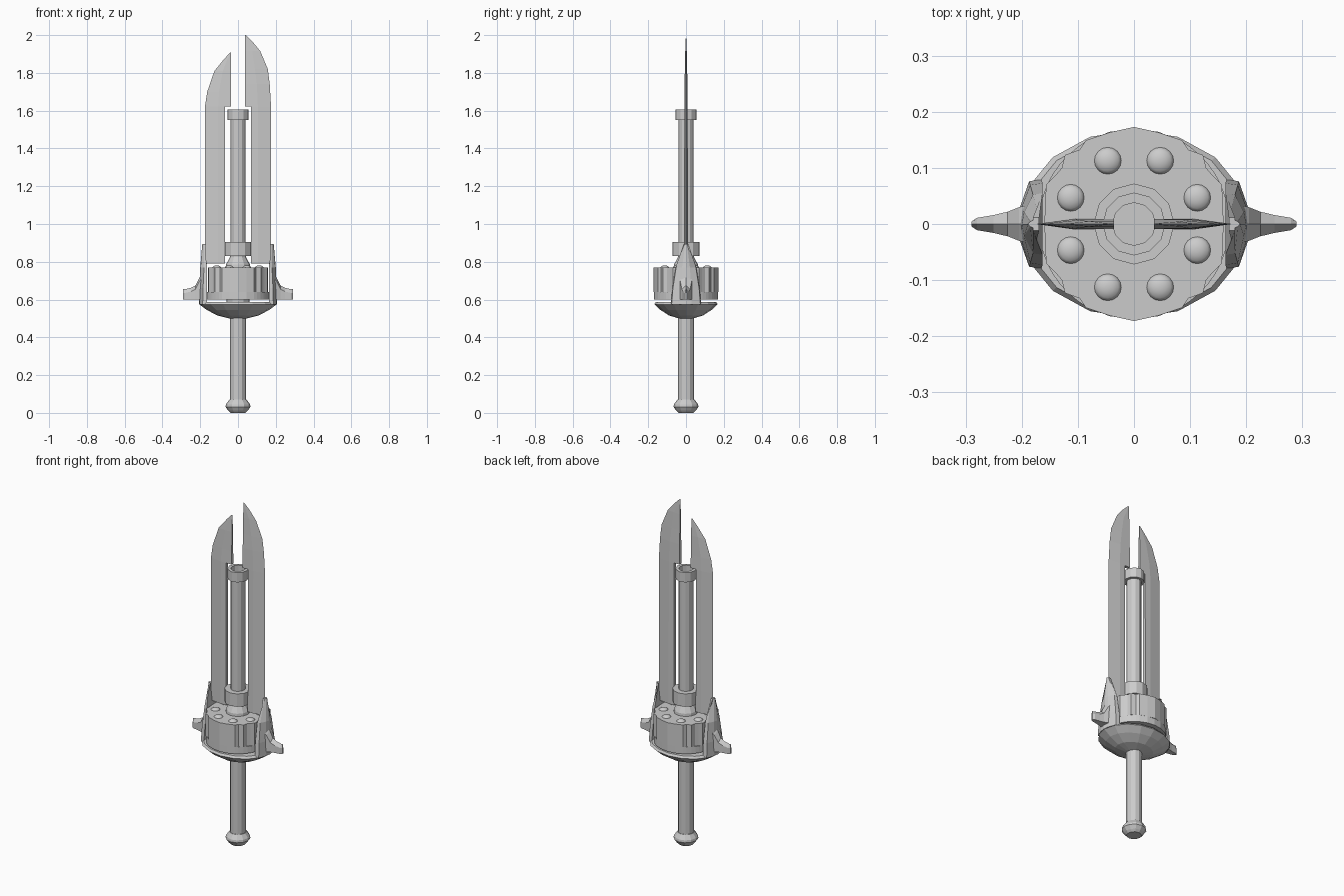
import bpy, bmesh, math

steel = bpy.data.materials.new("grey steel")
steel.diffuse_color = (0.6, 0.6, 0.6, 1)


def loft(name, sections, smooth=False):
    """Skin a list of closed, equally sized point rings and cap both ends."""
    bm = bmesh.new()
    rings = [[bm.verts.new(p) for p in s] for s in sections]
    n = len(rings[0])
    for a, b in zip(rings, rings[1:]):
        for i in range(n):
            j = (i + 1) % n
            bm.faces.new((a[i], a[j], b[j], b[i]))
    bm.faces.new(rings[0][::-1])
    bm.faces.new(rings[-1])
    bmesh.ops.remove_doubles(bm, verts=bm.verts, dist=1e-5)
    bmesh.ops.recalc_face_normals(bm, faces=bm.faces)
    for f in bm.faces:
        f.smooth = smooth
    me = bpy.data.meshes.new(name)
    bm.to_mesh(me)
    bm.free()
    me.materials.append(steel)
    ob = bpy.data.objects.new(name, me)
    bpy.context.collection.objects.link(ob)
    return ob


def lathe(name, profile, sides, sy=1.0, at=(0, 0), smooth=False):
    """Faceted turned part from (radius, z) pairs."""
    ang = [2 * math.pi * i / sides for i in range(sides)]
    return loft(name, [[(at[0] + r * math.cos(a), at[1] + r * sy * math.sin(a), z)
                        for a in ang] for r, z in profile], smooth)


# Handle
lathe("pommel", [(0.04, 0), (0.052, 0.012), (0.066, 0.032), (0.064, 0.045), (0.046, 0.07)], 12)
lathe("grip", [(0.043, 0.06), (0.043, 0.52)], 12)

# Oval bowl guard
lathe("guard_bowl", [(0.045, 0.50), (0.11, 0.516), (0.165, 0.545), (0.205, 0.575),
                     (0.195, 0.587), (0.06, 0.587)], 16, 0.82)
lathe("cylinder_axle", [(0.06, 0.58), (0.06, 0.61)], 12)

# Revolving cylinder: plain base, fluted upper part
quarter = [(0, 0.16), (15, 0.163), (24, 0.172), (31, 0.165), (38, 0.163), (45, 0.174),
           (54, 0.164), (60, 0.172), (75, 0.169)]
half = quarter + [(90, 0.173)] + [(180 - a, r) for a, r in quarter[::-1]]
outline = half + [(a + 180, r) for a, r in half[1:-1]]


def ring(z, flute=True):
    return [((r if flute else 0.17) * math.cos(math.radians(a)),
             (r if flute else 0.17) * math.sin(math.radians(a)), z) for a, r in outline]


loft("cylinder_base", [ring(0.60, False), ring(0.64, False)])
loft("cylinder_fluted", [ring(0.64), ring(0.77)])

# Eight rounded cartridge ends
for k in range(8):
    a = math.radians(22.5 + 45 * k)
    lathe("cartridge_%d" % (k + 1),
          [(0.024, 0.765), (0.024, 0.77), (0.019, 0.775), (0.011, 0.779), (0.003, 0.78)],
          16, at=(0.122 * math.cos(a), 0.122 * math.sin(a)), smooth=True)

# Barrel with cone, collar and hollow muzzle
lathe("barrel_cone", [(0.066, 0.765), (0.064, 0.785), (0.042, 0.825), (0.042, 0.84)], 12)
lathe("barrel_collar", [(0.072, 0.83), (0.072, 0.905)], 12)
lathe("barrel", [(0.04, 0.90), (0.04, 1.56)], 12)
lathe("muzzle", [(0.04, 1.55), (0.056, 1.55), (0.056, 1.607), (0.038, 1.607), (0.038, 1.562)], 12)

# Split blade halves: rows of (z, inner x, ridge x, outer x, half thickness)
lower = [(0.79, 0.07, 0.105, 0.175, 0.01), (1.622, 0.07, 0.105, 0.175, 0.009),
         (1.6221, 0.036, 0.105, 0.175, 0.009)]
long_tip = [(1.74, 0.036, 0.10, 0.168, 0.008), (1.82, 0.036, 0.09, 0.158, 0.006),
            (1.915, 0.036, 0.075, 0.118, 0.004), (1.965, 0.036, 0.05, 0.077, 0.002),
            (2.0, 0.036, 0.038, 0.041, 0.0005)]
short_tip = [(1.70, 0.036, 0.10, 0.163, 0.007), (1.81, 0.036, 0.08, 0.125, 0.005),
             (1.875, 0.036, 0.055, 0.072, 0.002), (1.908, 0.036, 0.038, 0.041, 0.0005)]
for name, s, tip in (("blade_long", 1, long_tip), ("blade_short", -1, short_tip)):
    loft(name, [[(s * i, -t, z), (s * m, -t, z), (s * o, 0, z), (s * m, t, z), (s * i, t, z)]
                for z, i, m, o, t in lower + tip])

# Side brackets and cross-guard wings, mirrored left and right
bracket = [(0.575, 0.165, 0.207, 0.08), (0.66, 0.163, 0.205, 0.073),
           (0.77, 0.163, 0.20, 0.055), (0.895, 0.18, 0.189, 0.012)]
wing = [(0.19, 0.735, 0.034), (0.205, 0.715, 0.03), (0.225, 0.675, 0.022),
        (0.25, 0.662, 0.016), (0.28, 0.655, 0.011), (0.29, 0.655, 0.004)]
for side, s in (("right", 1), ("left", -1)):
    loft("bracket_" + side,
         [[(s * i, -w, z), (s * (o - 0.02), -w * 0.95, z), (s * (o - 0.004), -w * 0.38, z),
           (s * o, 0, z), (s * (o - 0.004), w * 0.38, z), (s * (o - 0.02), w * 0.95, z),
           (s * i, w, z)] for z, i, o, w in bracket])
    loft("wing_" + side,
         [[(s * x, -w, 0.60), (s * x, w, 0.60), (s * x, w, top - 0.02),
           (s * x, 0, top), (s * x, -w, top - 0.02)] for x, top, w in wing])
